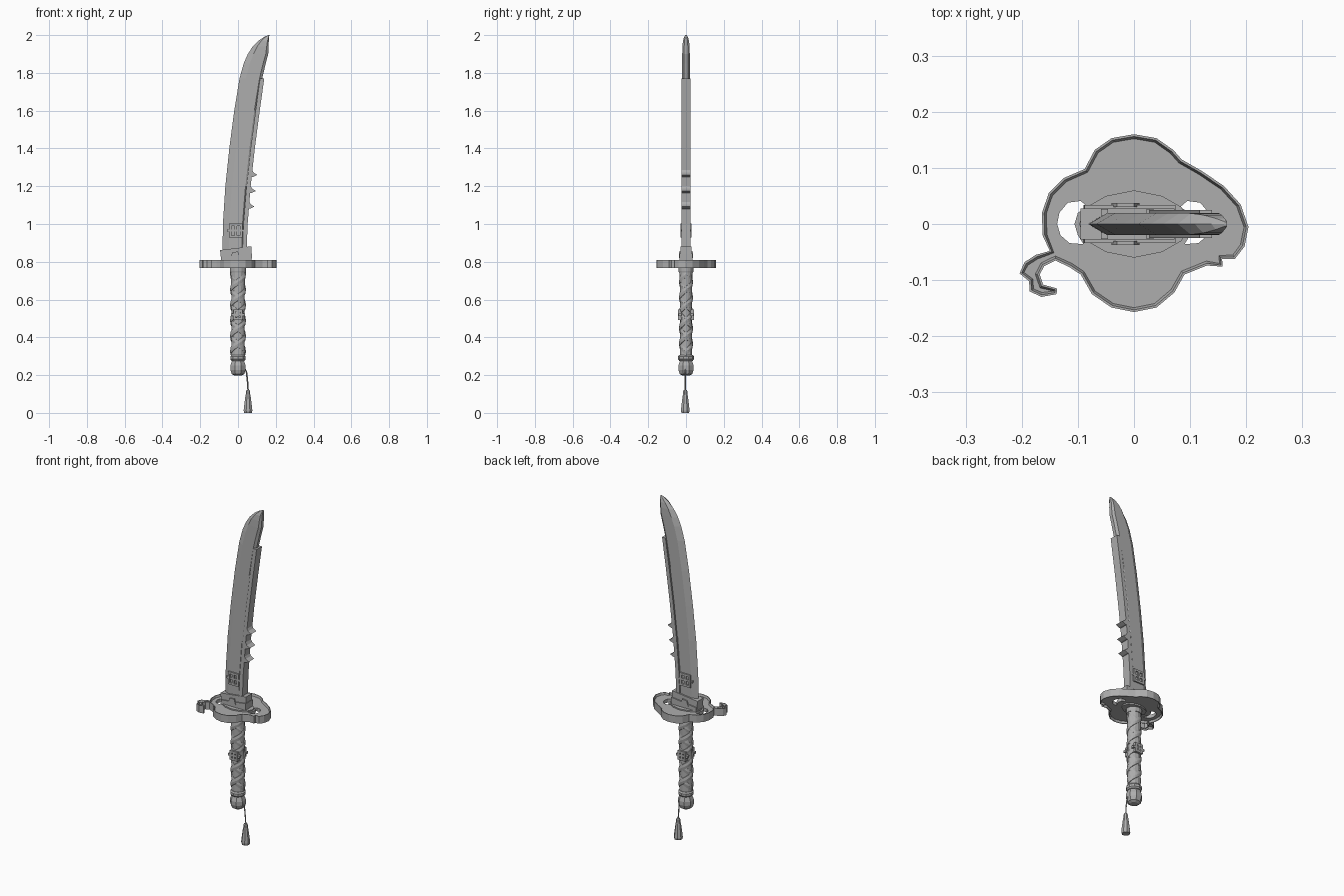
import bpy, bmesh
from math import sin, cos, pi

if "Cube" in bpy.data.objects:
    bpy.data.objects.remove(bpy.data.objects["Cube"])

steel = bpy.data.materials.new("grey steel")
steel.diffuse_color = (0.42, 0.42, 0.42, 1)
steel.use_nodes = True
steel.node_tree.nodes["Principled BSDF"].inputs["Base Color"].default_value = steel.diffuse_color


def finish(name, bm):
    bmesh.ops.recalc_face_normals(bm, faces=bm.faces)
    me = bpy.data.meshes.new(name)
    bm.to_mesh(me)
    bm.free()
    me.materials.append(steel)
    ob = bpy.data.objects.new(name, me)
    bpy.context.collection.objects.link(ob)
    return ob


def loft(name, rings):
    """Skin a list of equal-length rings and cap both ends."""
    bm = bmesh.new()
    vs = [[bm.verts.new(p) for p in r] for r in rings]
    n = len(rings[0])
    for a, b in zip(vs, vs[1:]):
        for i in range(n):
            j = (i + 1) % n
            bm.faces.new((a[i], a[j], b[j], b[i]))
    bm.faces.new(vs[0])
    bm.faces.new(vs[-1])
    return finish(name, bm)


def turned(name, profile, sides, cx=0, cy=0, sy=1):
    """Turned part from (radius, z) pairs, optionally oval."""
    return loft(name, [[(cx + r * cos((i + .5) * 2 * pi / sides),
                         cy + sy * r * sin((i + .5) * 2 * pi / sides), z)
                        for i in range(sides)] for r, z in profile])


def prism_xy(name, pts, z0, z1):
    return loft(name, [[(x, y, z) for x, y in pts] for z in (z0, z1)])


def prism_xz(name, pts, y0, y1):
    return loft(name, [[(x, y, z) for x, z in pts] for y in (y0, y1)])


def box(name, x0, x1, y0, y1, z0, z1):
    return prism_xy(name, [(x0, y0), (x1, y0), (x1, y1), (x0, y1)], z0, z1)


# blade: z, cutting edge x, spine x, half thickness
stations = [(.83, -.082, .034, .02), (1.0, -.08, .038, .02), (1.2, -.067, .054, .02),
            (1.4, -.046, .075, .02), (1.6, -.02, .101, .02), (1.77, .008, .128, .02),
            (1.85, .03, .147, .02), (1.9, .052, .16, .02), (1.94, .078, .162, .019),
            (1.97, .108, .163, .016), (1.99, .138, .165, .01), (2.0, .16, .166, .004)]
rings = []
for z, a, b, t in stations:
    w = b - a
    half = [(a + w * .28, t), (a + w * .88, t), (b, t * .5)]
    rings.append([(a, 0, z)] + [(x, -y, z) for x, y in half] +
                 [(x, y, z) for x, y in reversed(half)])
loft("blade", rings)

# raised bar along the spine
bar = [(.86, .046), (1.0, .051), (1.2, .067), (1.4, .089), (1.6, .115), (1.77, .139)]
loft("spine_bar", [[(x - .022, -.025, z), (x, -.025, z), (x, .025, z), (x - .022, .025, z)]
                   for z, x in bar])

# three hooked teeth on the spine
for k, z in enumerate((1.258, 1.173, 1.09)):
    x = .069 - .008 * k
    prism_xz("spine_tooth_%d" % (k + 1),
             [(x - .01, z + .045), (x + .003, z + .035), (x + .014, z + .014),
              (x + .034, z + .002), (x + .012, z - .008), (x - .01, z - .012)], -.025, .025)


def plaque(name, cx, cz, w, h, y0, y1, bar):
    """Rectangular frame with a centre bar and two side studs."""
    x0, x1, z0, z1 = cx - w / 2, cx + w / 2, cz - h / 2, cz + h / 2
    for n, x in enumerate((x0, cx - bar / 2, x1 - bar)):
        box("%s_upright_%d" % (name, n + 1), x, x + bar, y0, y1, z0, z1)
    for n, z in enumerate((z0, z1 - bar)):
        box("%s_rail_%d" % (name, n + 1), x0, x1, y0, y1, z, z + bar)
    box(name + "_stud", x0 - bar, x1 + bar, y0 * .95, y1 * .95, cz - bar / 2, cz + bar / 2)


for side, s in (("front", -1), ("back", 1)):
    plaque("blade_plaque_" + side, -.012, .965, .07, .075, s * .016, s * .028, .012)
    plaque("grip_ornament_" + side, 0, .52, .05, .055, s * .024, s * .043, .012)
    # raised trim on the collar
    prism_xz("collar_trim_" + side, [(-.04, .82), (.01, .82), (0, .855), (-.03, .85)],
             s * .03, s * .037)

# blade collar with slanted top
prism_xz("collar", [(-.09, .8), (.072, .8), (.074, .845), (-.088, .825)], -.034, .034)
prism_xz("collar_sleeve", [(-.09, .815), (.07, .83), (.072, .882), (-.095, .862)], -.028, .028)

# guard: lobed outline with a hook and a notch
outline = [(0, .16), (.04, .153), (.07, .132), (.085, .115), (.12, .095), (.16, .068),
           (.19, .035), (.204, -.005), (.197, -.04), (.18, -.062), (.157, -.062),
           (.158, -.076), (.13, -.074), (.09, -.09), (.072, -.122), (.04, -.149),
           (0, -.157), (-.04, -.149), (-.075, -.125), (-.095, -.09), (-.115, -.077),
           (-.14, -.065), (-.16, -.075), (-.168, -.09), (-.162, -.108), (-.137, -.115),
           (-.138, -.125), (-.165, -.13), (-.186, -.12), (-.187, -.102), (-.204, -.088),
           (-.195, -.068), (-.175, -.055), (-.15, -.048), (-.163, -.02), (-.164, .02),
           (-.152, .055), (-.125, .082), (-.088, .098), (-.07, .132), (-.04, .153)]
bm = bmesh.new()
bottom = bm.faces.new([bm.verts.new((x, y, .766)) for x, y in outline])
top = bm.faces.new([bm.verts.new((x, y, .81)) for x, y in outline])
bottom.normal_update()
top.normal_update()
for i in range(len(outline)):
    j = (i + 1) % len(outline)
    bm.faces.new((bottom.verts[i], bottom.verts[j], top.verts[j], top.verts[i]))
bmesh.ops.recalc_face_normals(bm, faces=bm.faces)
for f in (bottom, top):  # bevelled rim, then sunken floor
    bmesh.ops.inset_region(bm, faces=[f], thickness=.004, depth=0.0)
    bmesh.ops.inset_region(bm, faces=[f], thickness=.004, depth=0.0)
    dz = -.012 if f is top else .012
    for v in f.verts:
        v.co.z += dz
guard = finish("guard", bm)

# crescent openings through the guard
for side, s in (("left", -1), ("right", 1)):
    cut = prism_xy("opening_cutter_" + side,
                   [(s * x, y) for x, y in ((.082, .03), (.095, .041), (.118, .038), (.133, .02),
                                            (.137, 0), (.131, -.02), (.115, -.034), (.09, -.036),
                                            (.1, -.02), (.106, 0), (.1, .02))], .7, .9)
    cut.hide_render = True
    cut.hide_viewport = True
    m = guard.modifiers.new("opening", 'BOOLEAN')
    m.operation = 'DIFFERENCE'
    m.object = cut
    m.solver = 'EXACT'

# oval washers above and below the guard floor
oval = [(0, .06), (.05, .05), (.085, .03), (.098, 0), (.085, -.03), (.05, -.05), (0, -.06),
        (-.05, -.05), (-.085, -.03), (-.098, 0), (-.085, .03), (-.05, .05)]
prism_xy("upper_washer", oval, .79, .805)
prism_xy("lower_washer", [(x * .75, y * .85) for x, y in oval], .77, .785)

# grip core and its crossing wraps
turned("grip_core", [(.037, .29), (.036, .4), (.035, .52), (.037, .65), (.04, .78)], 14, sy=.88)
for k, (hand, phase) in enumerate(((1, 0), (1, pi), (-1, 0), (-1, pi))):
    rings = []
    for i in range(61):
        z = .325 + .41 * i / 60
        a = phase + hand * 2 * pi * 2.5 * i / 60
        lift = .003 if hand > 0 else 0
        r0 = .03
        r1 = .0385 + lift
        sec = [(r0, -.019), (r1 - .002, -.017), (r1 + .001, 0), (r1 - .002, .017), (r0, .019)]
        rings.append([(r * cos(a), .88 * r * sin(a), z + h) for r, h in sec])
    loft("grip_wrap_%d" % (k + 1), rings)
turned("grip_top_ring", [(.042, .742), (.044, .75), (.044, .768)], 14, sy=.9)

# faceted pommel and its ring
turned("pommel_ring", [(.036, .276), (.043, .284), (.043, .298), (.037, .306)], 10)
turned("pommel", [(.022, .198), (.036, .206), (.044, .228), (.044, .25), (.036, .272),
                  (.03, .28)], 8)

# hanging cord and tassel
cord = [(.036, .235), (.045, .215), (.05, .17), (.054, .11)]
loft("tassel_cord", [[(x + .004 * cos(a * pi / 2), -.004 + .004 * sin(a * pi / 2), z)
                      for a in range(4)] for x, z in cord])
turned("tassel", [(.008, .122), (.012, .114), (.012, .1), (.015, .09), (.021, .045),
                  (.025, .012), (.022, 0)], 8, cx=.053, cy=-.004)
